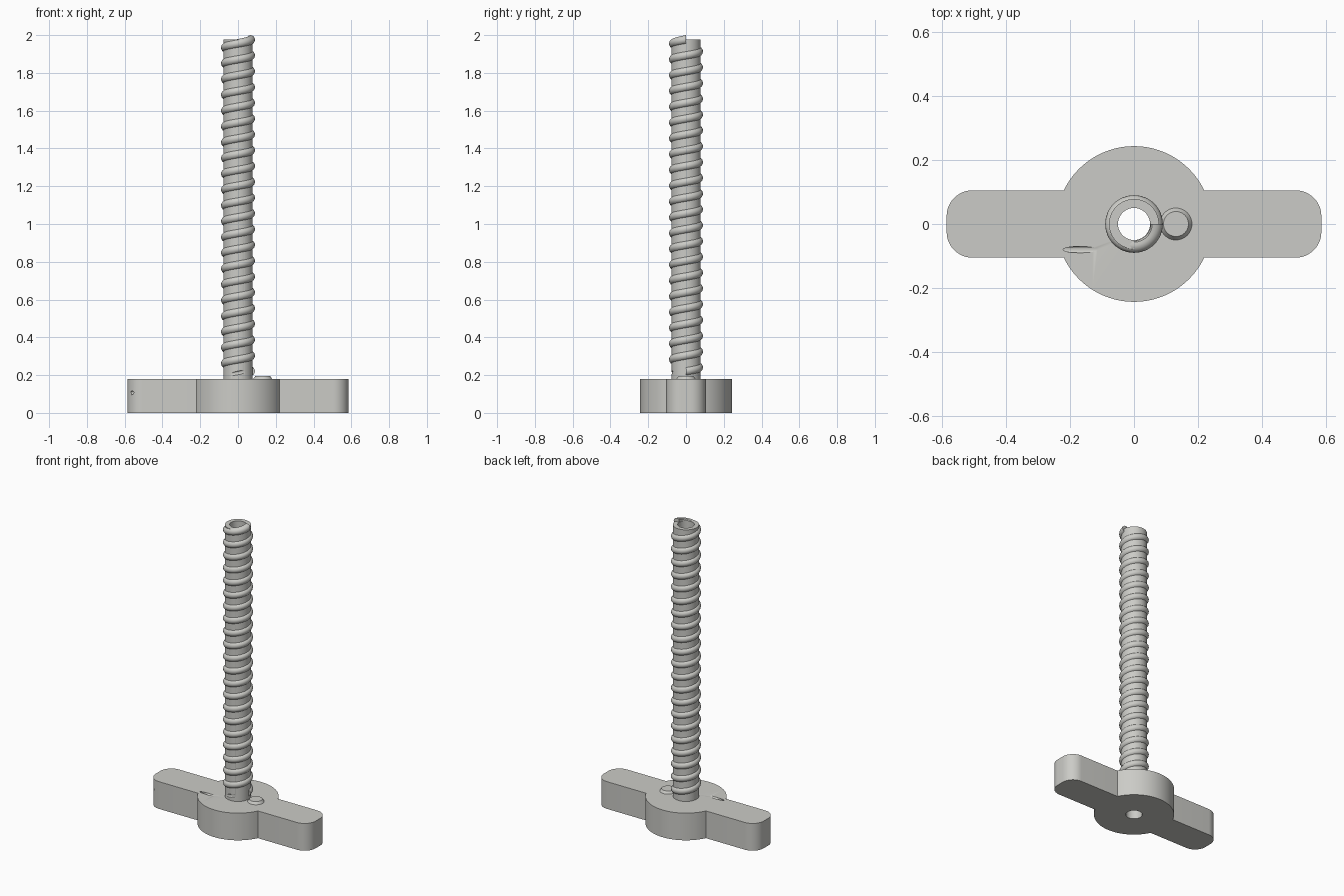
import bpy, bmesh
from math import sin, cos, pi, asin, radians
from mathutils import Vector

if "Cube" in bpy.data.objects:
    bpy.data.objects.remove(bpy.data.objects["Cube"])

grey = bpy.data.materials.new("light_grey")
grey.use_nodes = True
grey.diffuse_color = (0.6, 0.6, 0.57, 1)
grey.node_tree.nodes["Principled BSDF"].inputs["Base Color"].default_value = grey.diffuse_color

BASE_H, DISC_R, BORE_R = 0.18, 0.243, 0.05
WING_X, WING_Y, CORNER = 0.585, 0.105, 0.08
TUBE_R, TUBE_TOP = 0.078, 1.976


def make(name, bm):
    bmesh.ops.recalc_face_normals(bm, faces=bm.faces)
    mesh = bpy.data.meshes.new(name)
    bm.to_mesh(mesh)
    bm.free()
    mesh.materials.append(grey)
    ob = bpy.data.objects.new(name, mesh)
    bpy.context.collection.objects.link(ob)
    return ob


def rod(name, start, end, r1, r2=None, sides=64):
    """Solid cylinder or cone between two points."""
    a, b = Vector(start), Vector(end)
    bm = bmesh.new()
    bmesh.ops.create_cone(bm, cap_ends=True, segments=sides, radius1=r1,
                          radius2=r1 if r2 is None else r2, depth=(b - a).length)
    turn = (b - a).to_track_quat('Z', 'Y').to_matrix()
    for v in bm.verts:
        v.co = turn @ v.co + (a + b) / 2
    return make(name, bm)


def arc(cx, cy, r, a0, a1, n):
    return [(cx + r * cos(a0 + (a1 - a0) * i / n), cy + r * sin(a0 + (a1 - a0) * i / n))
            for i in range(n + 1)]


def cut(ob, cutters):
    """Subtract the cutters and keep the result as the object's mesh."""
    for c in cutters:
        m = ob.modifiers.new("cut", 'BOOLEAN')
        m.operation, m.solver, m.object = 'DIFFERENCE', 'EXACT', c
    bpy.context.view_layer.update()
    result = bpy.data.meshes.new_from_object(
        ob.evaluated_get(bpy.context.evaluated_depsgraph_get()))
    ob.modifiers.clear()
    ob.data = result


# Winged base: round hub with two rounded wings
meet = asin(WING_Y / DISC_R)
half = arc(WING_X - CORNER, -WING_Y + CORNER, CORNER, -pi / 2, 0, 12)
half += arc(WING_X - CORNER, WING_Y - CORNER, CORNER, 0, pi / 2, 12)
half += arc(0, 0, DISC_R, meet, pi - meet, 48)
bm = bmesh.new()
outline = [bm.verts.new((s * x, s * y, 0)) for s in (1, -1) for x, y in half]
face = bm.faces.new(outline)
top = bmesh.ops.extrude_face_region(bm, geom=[face])["geom"]
bmesh.ops.translate(bm, vec=(0, 0, BASE_H), verts=[g for g in top if isinstance(g, bmesh.types.BMVert)])
base = make("winged_base", bm)

# Hollow shaft and locating boss
shaft = rod("shaft_tube", (0, 0, BASE_H - 0.02), (0, 0, TUBE_TOP), TUBE_R)
boss = rod("locating_boss", (0.131, 0, BASE_H), (0.131, 0, 0.196), 0.05, 0.039, 48)

# Round-section helical thread
TURNS, STEPS, RING = 21, 48, 16
Z0, Z1, MID_R, WIRE = 0.22, 1.976, 0.066, 0.024
bm = bmesh.new()
rings = []
for i in range(TURNS * STEPS + 1):
    a = 2 * pi * i / STEPS
    z = Z0 + (Z1 - Z0) * i / (TURNS * STEPS)
    ring = []
    for k in range(RING):
        t = 2 * pi * k / RING
        r = max(MID_R + WIRE * cos(t), BORE_R + 0.002)
        ring.append(bm.verts.new((r * cos(a), r * sin(a), z + WIRE * sin(t))))
    rings.append(ring)
for p, q in zip(rings, rings[1:]):
    for k in range(RING):
        n = (k + 1) % RING
        bm.faces.new((p[k], p[n], q[n], q[k]))
bm.faces.new(rings[0])
bm.faces.new(rings[-1])
thread = make("helical_thread", bm)

# Bore and the narrow bent cord channel
bore = rod("bore_cutter", (0, 0, -0.1), (0, 0, 2.2), BORE_R)
bend = (-0.565, -0.08, 0.105)
entry = rod("channel_entry_cutter", (-0.565, -0.13, 0.105), bend, 0.01, sides=24)
run = rod("channel_run_cutter", bend, (0.06, -0.08, 0.223), 0.01, sides=24)
cut(base, [bore, entry, run])
cut(shaft, [bore, run])
for c in (bore, entry, run):
    bpy.data.objects.remove(c)

# Smooth curved walls, crisp edges
bpy.ops.object.select_all(action='DESELECT')
for ob in (base, shaft, boss, thread):
    ob.select_set(True)
bpy.context.view_layer.objects.active = base
bpy.ops.object.shade_smooth_by_angle(angle=radians(35))
